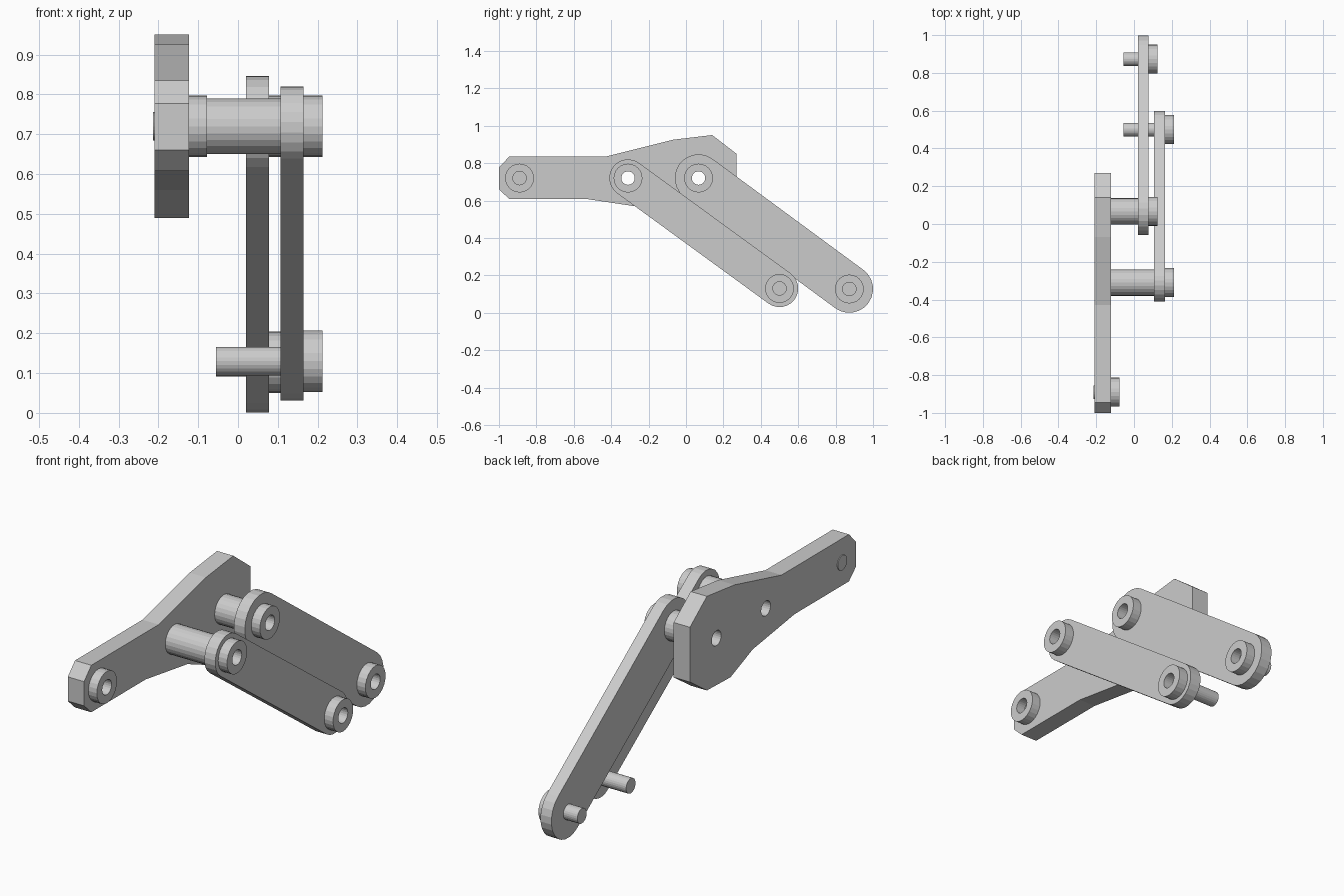
import bpy, bmesh
from math import sin, cos, pi, atan2
from mathutils import Vector

if "Cube" in bpy.data.objects:
    bpy.data.objects.remove(bpy.data.objects["Cube"])

SEG = 24
HOLE = 0.036


def circle(c, r, n=SEG):
    return [(c[0] + r * cos(2 * pi * i / n), c[1] + r * sin(2 * pi * i / n)) for i in range(n)]


def stadium(a, b, r, n=12):
    """Straight bar with rounded ends from a to b."""
    t = atan2(b[1] - a[1], b[0] - a[0])
    pts = []
    for c, start in ((b, t - pi / 2), (a, t + pi / 2)):
        pts += [(c[0] + r * cos(start + pi * i / n), c[1] + r * sin(start + pi * i / n))
                for i in range(n + 1)]
    return pts


def prism(name, x0, x1, outline, holes=()):
    """Extrude a (y, z) outline with optional holes from x0 to x1."""
    bm = bmesh.new()
    edges = []
    for loop in [outline, *holes]:
        vs = [bm.verts.new((x0, y, z)) for y, z in loop]
        edges += [bm.edges.new((vs[i - 1], vs[i])) for i in range(len(vs))]
    if holes:
        bmesh.ops.triangle_fill(bm, use_beauty=True, edges=edges, normal=(1, 0, 0))
    else:
        bm.faces.new(vs)
    ext = bmesh.ops.extrude_face_region(bm, geom=bm.faces[:], use_keep_orig=True)
    moved = [g for g in ext["geom"] if isinstance(g, bmesh.types.BMVert)]
    bmesh.ops.translate(bm, verts=moved, vec=Vector((x1 - x0, 0, 0)))
    bmesh.ops.recalc_face_normals(bm, faces=bm.faces[:])
    me = bpy.data.meshes.new(name)
    bm.to_mesh(me)
    bm.free()
    ob = bpy.data.objects.new(name, me)
    bpy.context.collection.objects.link(ob)
    return ob


def tube(name, x0, x1, c, r):
    return prism(name, x0, x1, circle(c, r), [circle(c, HOLE)])


# Pivot positions in the (y, z) plane
end = (-0.89, 0.72)
front_top, front_low = (-0.31, 0.72), (0.50, 0.13)
rear_top, rear_low = (0.067, 0.72), (0.873, 0.127)

# Rocker plate
PLATE_IN, PLATE_OUT = -0.123, -0.21
plate = [(-1, 0.66), (-0.945, 0.608), (-0.53, 0.608), (-0.21, 0.56), (-0.04, 0.49),
         (0.14, 0.495), (0.27, 0.585), (0.27, 0.85), (0.14, 0.95), (-0.07, 0.925),
         (-0.43, 0.835), (-0.945, 0.835), (-1, 0.777)]
prism("rocker_plate", PLATE_OUT, PLATE_IN, plate,
      [circle(front_top, HOLE), circle(rear_top, HOLE)])

# Pivot at the free end of the plate
tube("end_boss", PLATE_IN, -0.078, end, 0.077)
prism("end_pin", -0.214, PLATE_IN, circle(end, HOLE))

# Two parallel links, each with a spacer, two bosses and a lower pin
for side, top, low, r, x0, x1, xb in (
        ("front", front_top, front_low, 0.10, 0.107, 0.165, 0.212),
        ("rear", rear_top, rear_low, 0.127, 0.02, 0.078, 0.124)):
    prism(side + "_link", x0, x1, stadium(top, low, r), [circle(top, HOLE)])
    tube(side + "_spacer", PLATE_IN, x0, top, 0.07)
    tube(side + "_upper_boss", x1, xb, top, 0.077)
    tube(side + "_lower_boss", x1, xb, low, 0.077)
    prism(side + "_lower_pin", -0.055, x0, circle(low, HOLE))
